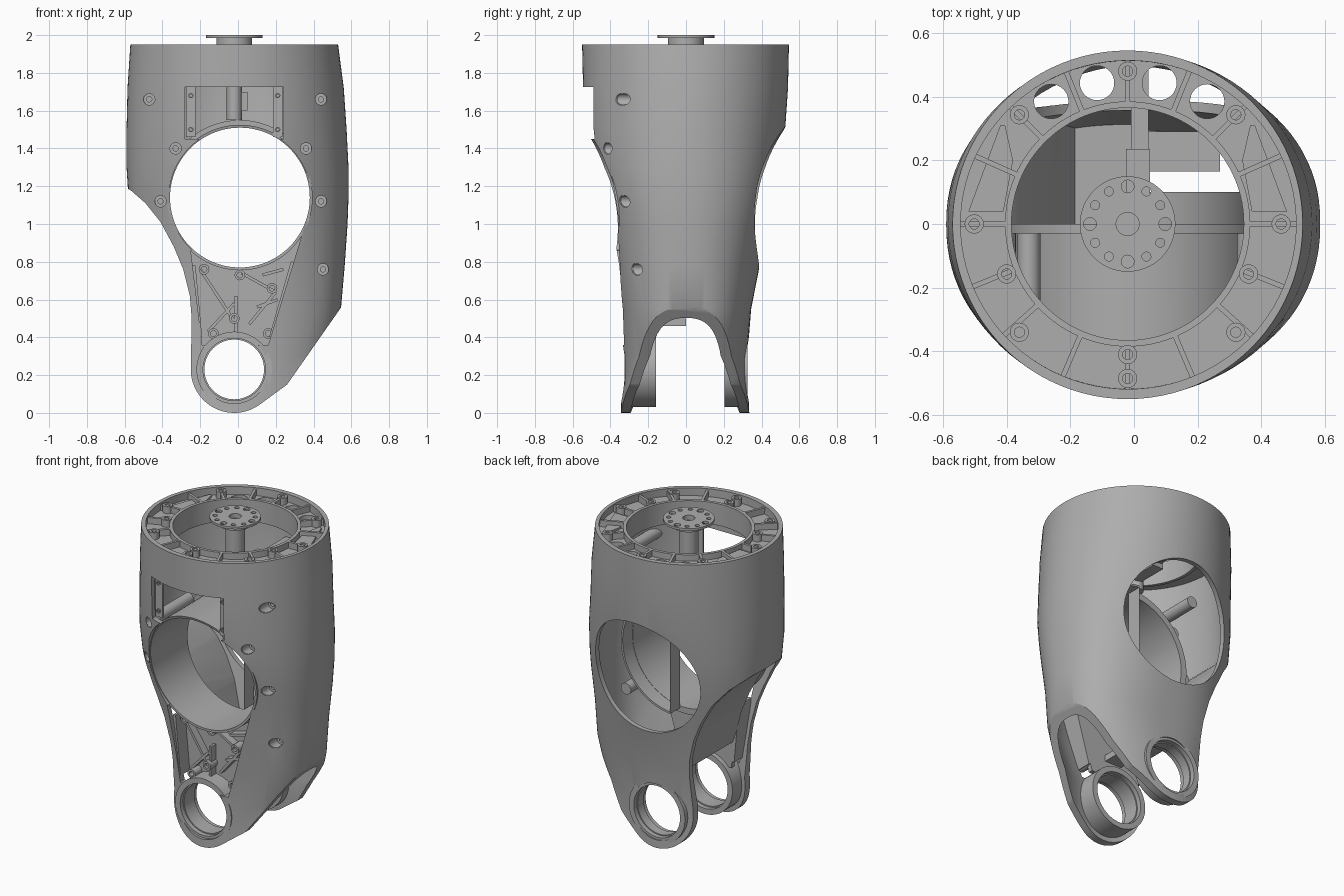
import bpy, bmesh, math
from math import sin, cos, radians, pi

if "Cube" in bpy.data.objects:
    bpy.data.objects.remove(bpy.data.objects["Cube"])

metal = bpy.data.materials.new("grey_metal")
metal.use_nodes = True
GREY = (0.42, 0.42, 0.42, 1)
metal.diffuse_color = GREY
metal.node_tree.nodes["Principled BSDF"].inputs["Base Color"].default_value = GREY


def make(name, bm):
    bmesh.ops.recalc_face_normals(bm, faces=bm.faces)
    mesh = bpy.data.meshes.new(name)
    bm.to_mesh(mesh)
    bm.free()
    ob = bpy.data.objects.new(name, mesh)
    bpy.context.collection.objects.link(ob)
    mesh.materials.append(metal)
    return ob


def circle(cx, cy, r, n=48, a0=0, a1=360):
    steps = n if a1 - a0 == 360 else n - 1
    return [(cx + r * cos(radians(a0 + (a1 - a0) * i / steps)),
             cy + r * sin(radians(a0 + (a1 - a0) * i / steps))) for i in range(n)]


def extrude(name, outer, d0, d1, axis="Y", inner=None):
    """Extrude a flat outline along an axis, with an optional matching inner outline."""
    bm = bmesh.new()
    place = (lambda p, d: (p[0], d, p[1])) if axis == "Y" else (lambda p, d: (p[0], p[1], d))
    loops = [[bm.verts.new(place(p, d)) for p in pts]
             for pts, d in ([(outer, d0), (outer, d1)] +
                            ([(inner, d1), (inner, d0)] if inner else []))]
    n = len(outer)
    pairs = zip(loops, loops[1:] + loops[:1]) if inner else [(loops[0], loops[1])]
    for a, b in pairs:
        for i in range(n):
            j = (i + 1) % n
            bm.faces.new((a[i], a[j], b[j], b[i]))
    if not inner:
        for loop in loops:
            bm.faces.new(loop)
    return make(name, bm)


def disc(name, c, r, d0, d1, axis="Y", n=48):
    return extrude(name, circle(*c, r, n), d0, d1, axis)


def tube(name, c, r0, r1, d0, d1, axis="Y", n=64):
    return extrude(name, circle(*c, r1, n), d0, d1, axis, circle(*c, r0, n))


def box(name, x0, x1, y0, y1, z0, z1):
    return extrude(name, [(x0, z0), (x1, z0), (x1, z1), (x0, z1)], y0, y1)


def bar(name, p, q, w, d0, d1, axis="Y"):
    dx, dy = q[0] - p[0], q[1] - p[1]
    k = w / 2 / math.hypot(dx, dy)
    u, v = -dy * k, dx * k
    return extrude(name, [(p[0] + u, p[1] + v), (q[0] + u, q[1] + v),
                          (q[0] - u, q[1] - v), (p[0] - u, p[1] - v)], d0, d1, axis)


def boolean(ob, cutter, op="DIFFERENCE"):
    mod = ob.modifiers.new("cut", "BOOLEAN")
    mod.operation, mod.solver, mod.object = op, "EXACT", cutter
    bpy.context.view_layer.objects.active = ob
    bpy.ops.object.modifier_apply(modifier=mod.name)
    bpy.data.objects.remove(cutter)


# Housing sections: height, x min, x max, front depth, back depth, squareness
SECTIONS = [(0, -.5, .5, .345, .335, 2), (.3, -.5, .52, .335, .325, 2.1),
            (.55, -.5, .545, .345, .345, 2.6), (.78, -.53, .565, .385, .39, 2.3),
            (1, -.565, .58, .425, .43, 2.3), (1.14, -.58, .585, .46, .46, 2.25),
            (1.3, -.59, .585, .505, .49, 2.15), (1.5, -.59, .575, .54, .525, 2),
            (1.72, -.585, .56, .545, .54, 2), (1.95, -.57, .53, .55, .545, 2)]


def loft(name, inset, over):
    bm = bmesh.new()
    rings, n = [], 96
    for k, (z, x0, x1, yf, yb, power) in enumerate(SECTIONS):
        wall = inset * (1.6 if z < .4 else 1)
        z += over * ((k == len(SECTIONS) - 1) - (k == 0))
        c, a = (x0 + x1) / 2, (x1 - x0) / 2 - wall
        ring = []
        for i in range(n):
            u, v = cos(2 * pi * i / n), sin(2 * pi * i / n)
            depth = (yb if v > 0 else yf) - wall
            ring.append(bm.verts.new((c + a * math.copysign(abs(u) ** (2 / power), u),
                                      depth * math.copysign(abs(v) ** (2 / power), v), z)))
        rings.append(ring)
    for a, b in zip(rings, rings[1:]):
        for i in range(n):
            j = (i + 1) % n
            bm.faces.new((a[i], a[j], b[j], b[i]))
    bm.faces.new(rings[0])
    bm.faces.new(rings[-1])
    return make(name, bm)


def front_y(x, z):
    """Front surface of the housing at a given x and height."""
    for lo, hi in zip(SECTIONS, SECTIONS[1:]):
        if lo[0] <= z <= hi[0]:
            t = (z - lo[0]) / (hi[0] - lo[0])
            x0, x1, yf, power = (lo[k] + t * (hi[k] - lo[k]) for k in (1, 2, 3, 5))
            return -yf * (1 - abs((2 * x - x0 - x1) / (x1 - x0)) ** power) ** (1 / power)


PORT, PIVOT, TOP = (.01, 1.14), (-.02, .23), (-.02, 0)

# Hollow housing trimmed to its side outline, leaving two prongs
housing = loft("housing", 0, 0)
boolean(housing, loft("cavity", .03, .1))
outline = [(-.7, 2.1), (-.7, 1.24), (-.57, 1.18), (-.49, 1.11), (-.41, 1.01), (-.34, .88),
           (-.29, .76), (-.255, .62), (-.245, .5)]
outline += circle(*PIVOT, .23, 24, 180, 306) + [(.26, .15), (.54, .55), (.7, .79), (.7, 2.1)]
boolean(housing, extrude("outline", outline, -.8, .8), "INTERSECT")

# Openings: ports, pivot holes, window, front recess and screw holes
boolean(housing, disc("ports", PORT, .375, -.8, .8, n=96))
boolean(housing, disc("pivots", PIVOT, .18, -.8, .8, n=64))
boolean(housing, box("window", -.28, .24, -.8, -.2, 1.45, 1.725))
wedge = [(-.25, .86), (-.19, .36), (.16, .36), (.35, .98)]
boolean(housing, extrude("recess", wedge, -.8, -.1))

# Screw holes with long columns running back inside the housing
SCREWS = [(-.47, 1.66), (.44, 1.66), (-.33, 1.4), (.36, 1.4), (-.41, 1.12), (.44, 1.12), (.45, .76)]
for x, z in SCREWS:
    boolean(housing, disc("screw_hole", (x, z), .032, -.8, -.06, n=24))
    y = front_y(x, z)
    column = tube("screw_column", (x, z), .03, .036, y - .1, -.03, n=24)
    boolean(column, loft("column_bounds", .004, 0), "INTERSECT")
    tube("screw_seat", (x, z), .014, .031, y + .06, y + .08, n=24)
    disc("screw_column_end", (x, z), .031, -.05, -.03, n=24)

# Round port sleeve with a sloped front end
sleeve = tube("port_sleeve", PORT, .37, .385, -.4, -.03, n=96)
for v in sleeve.data.vertices:
    if v.co.y < -.2:
        v.co.y = -.345 - .115 * ((v.co.z - .765) / .75) ** 2
tube("sleeve_flange", PORT, .37, .41, -.03, 0, n=96)
extrude("half_collar", circle(*PORT, .385, 32, -85, 85), 0, .1,
        inner=circle(*PORT, .372, 32, -85, 85))

# Curved inner panel and floor closing the cut-away side
run = [(-.56, 1.2), (-.47, 1.115), (-.385, 1), (-.32, .88), (-.265, .75), (-.225, .6),
       (-.2, .53), (0, .52)]
panel = extrude("inner_panel", run + [(x + .015, z + .015) for x, z in reversed(run)], -.19, .4)
boolean(panel, loft("panel_bounds", .015, 0), "INTERSECT")
box("back_floor", 0, .27, .165, .29, .52, .535)

# Pivot bosses on both prongs
for side, y0, y1 in (("front", -.325, -.16), ("back", .205, .325)):
    tube(side + "_pivot_boss", PIVOT, .165, .2, y0, y1)
    tube(side + "_pivot_lip", PIVOT, .158, .17, y0 + .03, y1 - .03)

# Recessed web with ribs between the port and the front pivot
web = extrude("front_web", wedge, -.22, -.19)
boolean(web, disc("port_clearance", PORT, .38, -.5, .2))
boolean(web, disc("pivot_clearance", PIVOT, .165, -.5, .2))
bar("web_left_wall", (-.235, .78), (-.2, .4), .02, -.315, -.19)
bar("web_right_wall", (.29, .8), (.175, .4), .02, -.315, -.19)
for p, q in [((-.2, .76), (-.01, .47)), ((-.01, .62), (-.01, .41)), ((.02, .74), (.2, .64)),
             ((.2, .64), (.06, .47)), ((-.16, .43), (-.02, .58)), ((.1, .56), (.21, .6)),
             ((.13, .73), (.24, .76))]:
    bar("web_rib", p, q, .016, -.27, -.21)
for p in [(.01, .73), (-.02, .5), (-.13, .42), (.16, .42), (.18, .66), (-.18, .76)]:
    tube("web_screw_boss", p, .015, .028, -.29, -.21, n=20)
box("web_bracket", -.06, .06, -.19, 0, .46, .5)

# Window screw strips
for x in (-.25, .21):
    box("window_strip", x - .025, x + .025, -.45, -.435, 1.46, 1.73)
    for z in (1.5, 1.68):
        tube("strip_screw", (x, z), .007, .014, -.458, -.44, n=16)
box("window_lintel", -.28, .24, -.48, -.44, 1.725, 1.76)

# Top flange: floor, inner lip, back holes, ribs and bolt bosses
floor = tube("top_flange", TOP, .37, .533, 1.86, 1.9, "Z", 96)
for x, y in [(-.26, .385), (-.116, .443), (.08, .443), (.23, .385)]:
    boolean(floor, disc("flange_hole", (x, y), .054, 1.7, 2.1, "Z", 32))
tube("flange_lip", TOP, .365, .385, 1.8, 1.94, "Z", 96)
for a in (0, 24, 45, 68, 90, 112, 135, 156, 180, 202, 222, 247, 270, 293, 318, 338):
    t = radians(a)
    bar("flange_rib", (TOP[0] + .38 * cos(t), .38 * sin(t)),
        (TOP[0] + .53 * cos(t), .53 * sin(t)), .016, 1.89, 1.94, "Z")
bosses = [(0, .48), (0, -.41), (0, -.485)]
for s in (-1, 1):
    bosses += [(s * .34, .343), (s * .482, 0), (s * .38, -.157), (s * .34, -.34)]
for x, y in bosses:
    tube("flange_bolt_boss", (TOP[0] + x, y), .016, .03, 1.89, 1.945, "Z", 24)
for s in (-1, 1):
    pts = [(TOP[0] + s * x, y) for x, y in [(.39, .04), (.5, .04), (.4, .31), (.385, .31), (.36, .2)]]
    extrude("flange_pad", pts, 1.89, 1.915, "Z")

# Central drive plate, neck, shaft and bracket
plate = tube("drive_plate", TOP, .036, .15, 1.985, 2, "Z")
for i in range(12):
    t = radians(30 * i)
    boolean(plate, disc("plate_hole", (TOP[0] + .118 * cos(t), .118 * sin(t)),
                        .02 if i % 3 == 0 else .014, 1.9, 2.1, "Z", 20))
tube("drive_neck", TOP, .036, .095, 1.95, 1.985, "Z")
disc("drive_shaft", TOP, .058, 1.735, 1.97, "Z")
disc("drive_rod", TOP, .04, 1.55, 1.74, "Z")
box("shaft_bracket", -.01, .045, .15, .5, 1.63, 1.68)
box("shaft_block", -.025, .05, .03, .235, 1.6, 1.7)

# Smooth shading with sharp edges kept
for ob in bpy.context.scene.objects:
    ob.select_set(ob.type == "MESH")
bpy.context.view_layer.objects.active = housing
bpy.ops.object.shade_smooth_by_angle(angle=radians(30))
